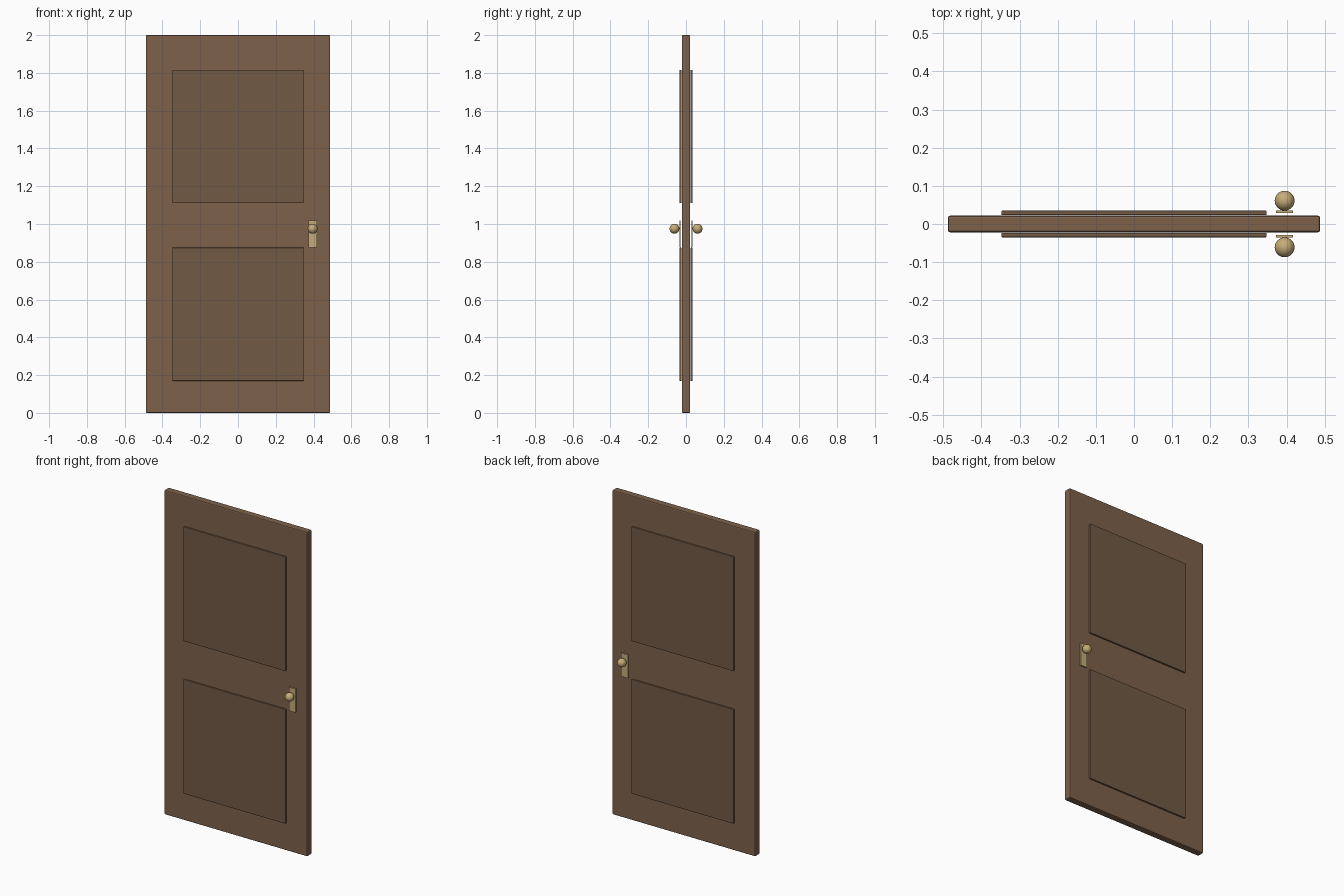
import bpy

if "Cube" in bpy.data.objects:
    bpy.data.objects.remove(bpy.data.objects["Cube"])


def material(name, rgb):
    m = bpy.data.materials.new(name)
    m.diffuse_color = (*rgb, 1)
    m.use_nodes = True
    m.node_tree.nodes["Principled BSDF"].inputs["Base Color"].default_value = m.diffuse_color
    return m


door_wood = material("door_wood", (0.21, 0.12, 0.07))
panel_wood = material("panel_wood", (0.165, 0.1, 0.06))
brass = material("brass", (0.56, 0.41, 0.19))


def box(name, centre, size, mat, bevel=0.0):
    bpy.ops.mesh.primitive_cube_add(size=1, location=centre)
    ob = bpy.context.object
    ob.name = name
    ob.scale = size
    bpy.ops.object.transform_apply(location=False, rotation=False, scale=True)
    ob.data.materials.append(mat)
    if bevel:
        mod = ob.modifiers.new("soft_edges", 'BEVEL')
        mod.width = bevel
        mod.segments = 2
    return ob


# Door slab
box("door_slab", (0, 0, 1), (0.976, 0.044, 2.0), door_wood, 0.006)

for side, s in (("front", -1), ("back", 1)):
    # Raised panels, upper and lower
    for level, z in (("lower", 0.522), ("upper", 1.463)):
        box(f"{side}_{level}_panel", (0, s * 0.029, z),
            (0.696, 0.012, 0.705), panel_wood, 0.003)

    # Handle plate, standing slightly off the slab
    box(f"{side}_handle_plate", (0.395, s * 0.0318, 0.947),
        (0.045, 0.007, 0.145), brass)

    # Round knob
    bpy.ops.mesh.primitive_uv_sphere_add(segments=32, ring_count=16, radius=0.026,
                                         location=(0.395, s * 0.0612, 0.975))
    knob = bpy.context.object
    knob.name = f"{side}_knob"
    knob.data.materials.append(brass)
    bpy.ops.object.shade_smooth()
